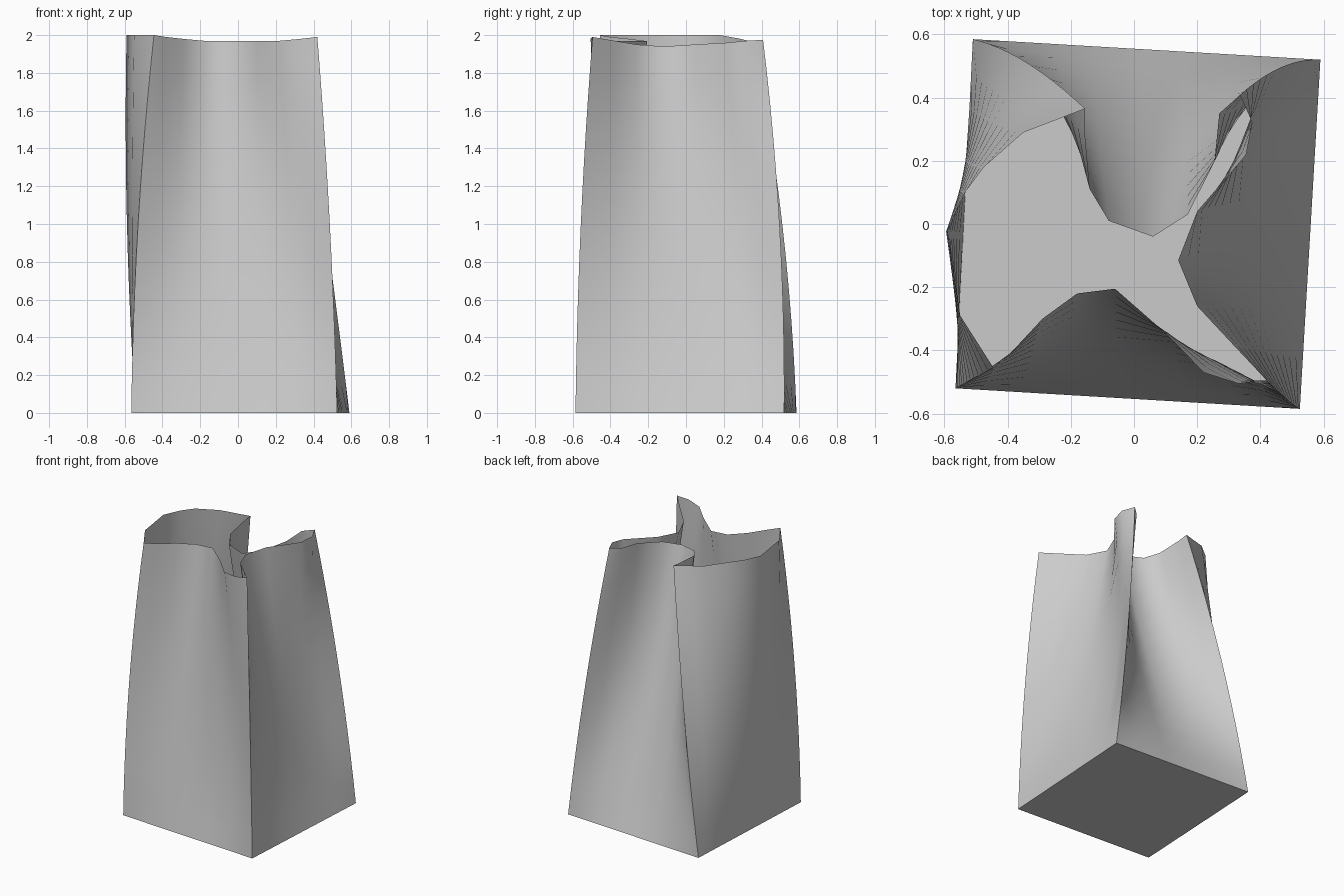
import bpy, bmesh
from mathutils import Vector

cube = bpy.data.objects.get("Cube")
if cube:
    bpy.data.objects.remove(cube)

paper = bpy.data.materials.new("grey paper")
paper.use_nodes = True
GREY = (0.6, 0.6, 0.6, 1)
paper.diffuse_color = GREY
paper.node_tree.nodes["Principled BSDF"].inputs["Base Color"].default_value = GREY

# Base corners, front left first, and the point each corner fold bends toward
BASE = [(-.565, -.52), (.525, -.585), (.59, .52), (-.51, .585)]
CORNER_BEND = [(-.553, -.512), (.5, -.574), (.468, .528), (-.35, .549)]

# Rim of each wall from corner to corner: x, y, z, inward dent of the wall below
FRONT = [(-.445, -.455, 2, 0), (-.38, -.4, 1.99, .03), (-.29, -.3, 1.98, .04),
         (-.18, -.22, 1.97, .03), (-.06, -.205, 1.97, .04), (.1, -.345, 1.97, .13),
         (.22, -.47, 1.97, .16), (.33, -.505, 1.98, .09)]
RIGHT = [(.42, -.495, 1.99, 0), (.31, -.378, 1.97, .02), (.2, -.26, 1.95, .02),
         (.14, -.115, 1.94, .02), (.2, .04, 1.95, .1), (.355, .22, 1.96, .2),
         (.375, .32, 1.97, .14)]
BACK = [(.335, .408, 1.975, 0), (.27, .35, 1.97, .075), (.255, .2, 1.95, .11),
        (.17, .03, 1.92, .115), (.06, -.04, 1.9, .09), (-.08, .01, 1.91, .05),
        (-.14, .11, 1.93, .025), (-.155, .28, 1.95, 0)]
LEFT = [(-.155, .365, 1.96, 0), (-.25, .328, 1.97, -.04), (-.35, .29, 1.98, -.05),
        (-.475, .18, 2, -.05), (-.535, .1, 2, -.04), (-.59, -.02, 2, -.045),
        (-.55, -.29, 2, -.015)]
WALLS = [FRONT, RIGHT, BACK, LEFT]
ROWS = 12

# Pair each rim point with a point on the straight base edge by rim length
columns, corner_ids = [], []
for i, wall in enumerate(WALLS):
    points = [Vector(p[:2]) for p in wall + WALLS[(i + 1) % 4][:1]]
    lengths = [(b - a).length for a, b in zip(points, points[1:])]
    start, end = Vector(BASE[i]), Vector(BASE[(i + 1) % 4])
    along = (end - start).normalized()
    inward = Vector((-along.y, along.x))
    corner_ids.append(len(columns))
    for k, (x, y, z, dent) in enumerate(wall):
        foot = start.lerp(end, sum(lengths[:k]) / sum(lengths))
        top = Vector((x, y))
        bend = (foot + top) / 2 + inward * dent if k else Vector(CORNER_BEND[i])
        columns.append((foot, bend, top, z))

# Walls rise in a curve from the square base to the pinched rim
bm = bmesh.new()
grid = []
for foot, bend, top, z in columns:
    column = []
    for r in range(ROWS + 1):
        t = r / ROWS
        p = foot.lerp(bend, t).lerp(bend.lerp(top, t), t)
        column.append(bm.verts.new((p.x, p.y, z * t)))
    grid.append(column)
count = len(grid)
for c in range(count):
    a, b = grid[c], grid[(c + 1) % count]
    for r in range(ROWS):
        bm.faces.new((a[r], b[r], b[r + 1], a[r + 1]))
floor = bm.faces.new([col[0] for col in reversed(grid)])

# Smooth walls, sharp corner folds and bottom fold
for face in bm.faces:
    face.smooth = True
for edge in floor.edges:
    edge.smooth = False
for c in corner_ids:
    for low, high in zip(grid[c], grid[c][1:]):
        bm.edges.get((low, high)).smooth = False

mesh = bpy.data.meshes.new("paper_bag")
bm.to_mesh(mesh)
bm.free()
mesh.materials.append(paper)
bag = bpy.data.objects.new("paper_bag", mesh)
bpy.context.collection.objects.link(bag)
